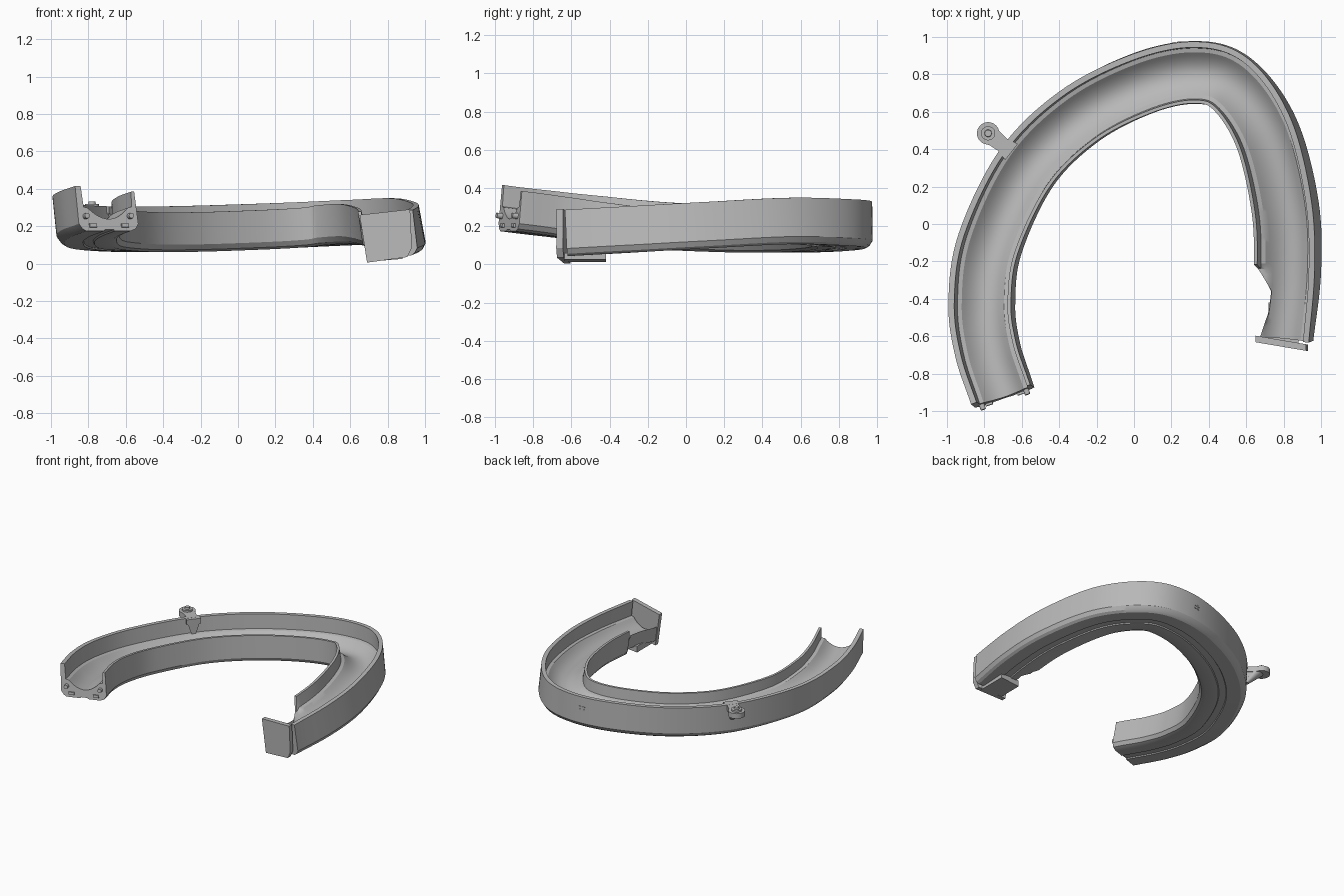
import bpy, bmesh, math
from mathutils import Vector

cube = bpy.data.objects.get("Cube")
if cube:
    bpy.data.objects.remove(cube, do_unlink=True)

grey = bpy.data.materials.new("plain grey")
grey.use_nodes = True
grey.diffuse_color = (0.48, 0.48, 0.48, 1)
grey.node_tree.nodes["Principled BSDF"].inputs["Base Color"].default_value = grey.diffuse_color


def finish(name, bm, smooth=True):
    bmesh.ops.recalc_face_normals(bm, faces=bm.faces)
    mesh = bpy.data.meshes.new(name)
    bm.to_mesh(mesh)
    bm.free()
    obj = bpy.data.objects.new(name, mesh)
    bpy.context.collection.objects.link(obj)
    mesh.materials.append(grey)
    if smooth:
        bpy.ops.object.select_all(action="DESELECT")
        obj.select_set(True)
        bpy.context.view_layer.objects.active = obj
        bpy.ops.object.shade_smooth_by_angle(angle=math.radians(28))
    return obj


def loft(name, rings, smooth=True):
    """Skin closed rings of points and cap both ends."""
    bm = bmesh.new()
    loops = [[bm.verts.new(p) for p in ring] for ring in rings]
    n = len(loops[0])
    for a, b in zip(loops, loops[1:]):
        for i in range(n):
            j = (i + 1) % n
            bm.faces.new((a[i], a[j], b[j], b[i]))
    bm.faces.new(loops[0])
    bm.faces.new(loops[-1][::-1])
    bmesh.ops.remove_doubles(bm, verts=bm.verts, dist=0.0005)
    return finish(name, bm, smooth)


def rod(name, start, end, radius, tip=None, sides=24):
    start, end = Vector(start), Vector(end)
    axis = (end - start).normalized()
    side = axis.orthogonal().normalized()
    other = axis.cross(side)
    angles = [math.tau * i / sides for i in range(sides)]
    def ring(c, r):
        return [c + (side * math.cos(a) + other * math.sin(a)) * r for a in angles]
    return loft(name, [ring(start, radius), ring(end, tip or radius)])


# Path of the trough: x, y, rim height, sideways lean of the walls
stations = [Vector(s) for s in (
    (-.715, -.91, .415, .08), (-.795, -.67, .385, .1), (-.827, -.42, .355, .12),
    (-.78, -.10, .322, .1), (-.58, .305, .306, .06), (-.295, .58, .306, .03),
    (.04, .75, .316, 0), (.32, .81, .328, 0), (.52, .745, .341, -.04),
    (.69, .49, .349, -.12), (.785, .1, .328, -.17), (.80, -.25, .307, -.16),
    (.77, -.62, .286, -.1))]


def sample_path(points, steps):
    pts = [points[0] * 2 - points[1]] + points + [points[-1] * 2 - points[-2]]
    out = []
    for a, b, c, d in zip(pts, pts[1:], pts[2:], pts[3:]):
        for k in range(steps):
            t = k / steps
            out.append((b * 2 + (c - a) * t + (a * 2 - b * 5 + c * 4 - d) * t ** 2
                        + (b * 3 - a - c * 3 + d) * t ** 3) / 2)
    return out + [points[-1]]


path = sample_path(stations, 12)
H = .243

# Cross-section: offset outward, height above the underside
profile = [(.165, H), (.168, .04), (.15, .012), (.13, 0), (.03, 0), (.025, .008),
           (-.025, .008), (-.03, 0), (-.12, 0), (-.15, .012), (-.168, .04),
           (-.165, .212), (-.147, .212), (-.141, .13), (-.118, .125)]
# Curved running floor
for k in range(1, 12):
    s = -.118 + .226 * k / 12
    profile.append((s, .065 + .06 * ((s + .005) / .113) ** 2))
profile += [(.108, .125), (.13, .13), (.134, H)]


def frame(i):
    p = path[i]
    a, b = path[max(i - 1, 0)], path[min(i + 1, len(path) - 1)]
    t = (b - a).to_3d().normalized()
    out = Vector((0, 0, 1)).cross(t).normalized()
    up = t.cross(out) + out * p.w
    return p.to_3d(), t, out, up


def place(i, s, h, forward=0):
    p, t, out, up = frame(i)
    return p + out * s + up * (h - H) + t * forward


rings = []
for i, p in enumerate(path):
    low, cap = -.2, H
    # The inner wall stops short of the closed end
    if p.x > 0 and p.y < -.24:
        low = -.165 + .085 * min((-.24 - p.y) / .13, 1)
        if p.y < -.48:
            low -= .03 * (-.48 - p.y) / .14
        cap = .11
    rings.append([place(i, max(s, low), min(h, cap) if s < -.1 else h)
                  for s, h in profile])
loft("curved_trough", rings)

# Closing plate at the lower end
outline = [(.65, .26), (.92, .29), (.93, .085), (.905, .035), (.69, .005)]
loft("end_plate", [[(x, y0 - .17 * (x - .65), z) for x, z in outline]
                   for y0 in (-.632, -.597)], False)

# Tongue under the lower end
loft("under_tongue", [[(x, y, z) for x, z in ((.72, .012), (.88, .025), (.88, .06), (.72, .06))]
                      for y in (-.64, -.42)], False)

# Connector pegs at the upper end
for name, s in (("outer_peg", .125), ("inner_peg", -.125)):
    rod(name, place(0, s, .08, .03), place(0, s, .08, -.03), .018, .014)
for name, s in (("outer_latch", .09), ("inner_latch", -.09)):
    loft(name, [[place(0, s + a, b, f) for a, b in ((-.02, .02), (.02, .02), (.02, .04), (-.02, .04))]
                for f in (.02, -.012)], False)

# Mounting bracket on the outer wall
centre = Vector((-.78, .485, 0))
inward = Vector((.78, -.62, 0)).normalized()
across = Vector((-inward.y, inward.x, 0))


def bracket_outline(z, scale):
    pts = [centre + inward * .16 + across * .055, centre + inward * .10 + across * .04]
    for k in range(17):
        a = math.radians(50 + 260 * k / 16)
        pts.append(centre + (inward * math.cos(a) + across * math.sin(a)) * .06)
    pts += [centre + inward * .10 - across * .04, centre + inward * .16 - across * .055]
    root = centre + inward * .16
    return [root + (p - root) * scale + Vector((0, 0, z)) for p in pts]


loft("bracket_tab", [bracket_outline(z, 1) for z in (.265, .305)])
loft("bracket_gusset", [bracket_outline(.19, .3), bracket_outline(.27, .8)])
top = Vector((0, 0, 1))
rod("bracket_collar", centre + top * .3, centre + top * .318, .038)
rod("bracket_pin", centre + top * .3, centre + top * .332, .022, .018)

# Small square marks on the outside of the wall near the bend
for row in range(2):
    for col in range(2):
        i = 80 + col
        h = .14 + row * .022
        loft("wall_mark", [[place(i, s, h + dz, f) for dz, f in
                            ((-.008, -.009), (-.008, .009), (.008, .009), (.008, -.009))]
                           for s in (.162, .17)], False)
